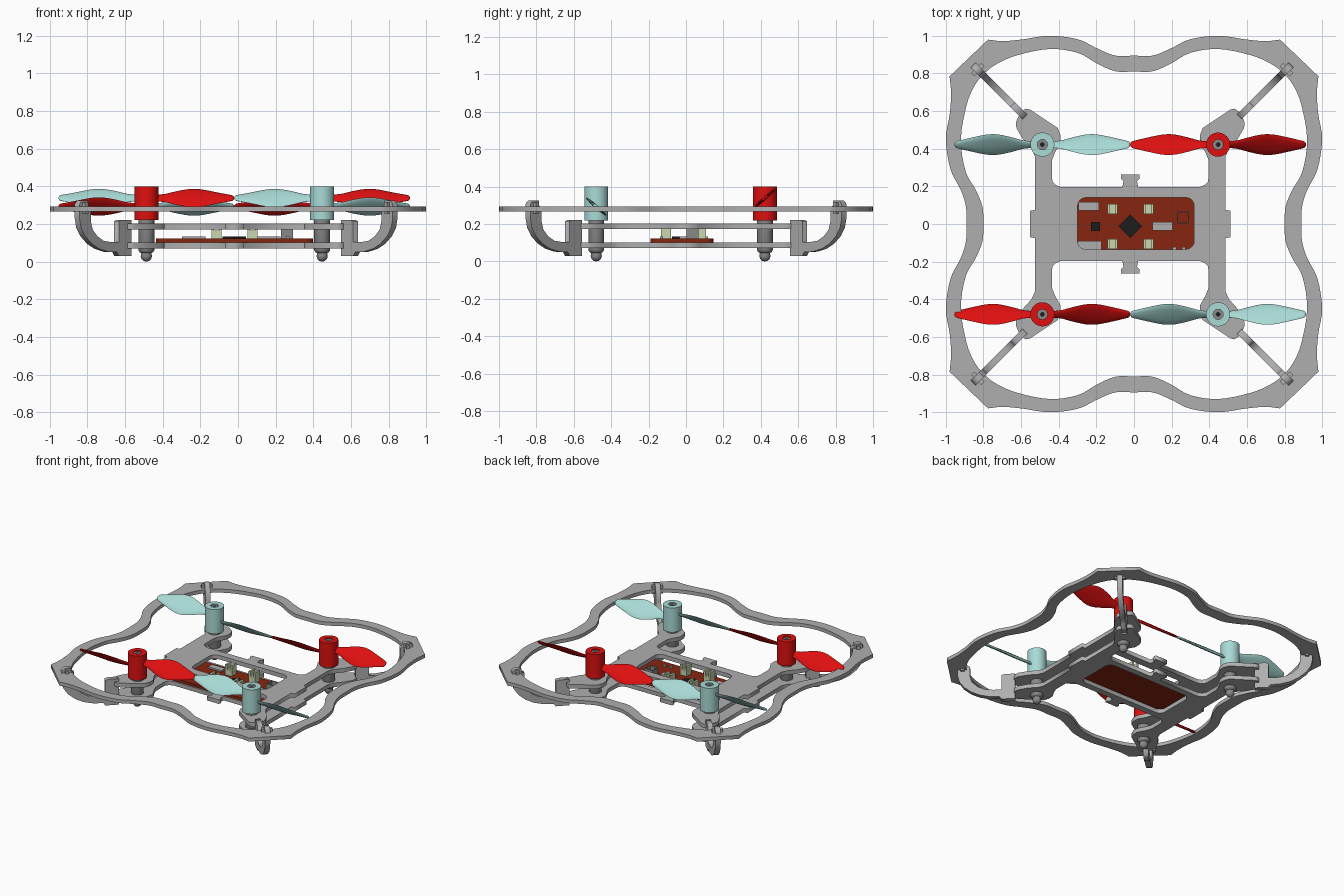
import bpy, bmesh, math
from mathutils import Matrix, Vector

if "Cube" in bpy.data.objects:
    bpy.data.objects.remove(bpy.data.objects["Cube"])


def material(name, rgb):
    m = bpy.data.materials.new(name)
    m.diffuse_color = (*rgb, 1)
    m.use_nodes = True
    m.node_tree.nodes["Principled BSDF"].inputs["Base Color"].default_value = m.diffuse_color
    return m


GREY = material("frame grey", (0.43, 0.43, 0.43))
DARK = material("motor grey", (0.25, 0.25, 0.25))
RED = material("propeller red", (0.74, 0.005, 0.005))
CYAN = material("propeller pale cyan", (0.40, 0.71, 0.68))
BROWN = material("board brown", (0.24, 0.018, 0.005))
GREEN = material("connector pale green", (0.58, 0.68, 0.42))
BLACK = material("chip black", (0.012, 0.012, 0.012))


def add(name, bm, mat, smooth=False):
    bmesh.ops.remove_doubles(bm, verts=bm.verts, dist=1e-5)
    bmesh.ops.recalc_face_normals(bm, faces=bm.faces)
    me = bpy.data.meshes.new(name)
    bm.to_mesh(me)
    bm.free()
    me.materials.append(mat)
    ob = bpy.data.objects.new(name, me)
    bpy.context.collection.objects.link(ob)
    if smooth:
        bpy.ops.object.select_all(action='DESELECT')
        bpy.context.view_layer.objects.active = ob
        ob.select_set(True)
        bpy.ops.object.shade_smooth_by_angle(angle=math.radians(40))
    return ob


def plate(name, loops, thick, mat, matrix):
    """Flat sheet cut from closed outlines; inner outlines become holes."""
    cu = bpy.data.curves.new(name, 'CURVE')
    cu.dimensions, cu.fill_mode, cu.extrude = '2D', 'BOTH', thick / 2
    for pts in loops:
        sp = cu.splines.new('POLY')
        sp.points.add(len(pts) - 1)
        for p, (x, y) in zip(sp.points, pts):
            p.co = (x, y, 0, 1)
        sp.use_cyclic_u = True
    tmp = bpy.data.objects.new(name + "_tmp", cu)
    bpy.context.collection.objects.link(tmp)
    dg = bpy.context.evaluated_depsgraph_get()
    me = bpy.data.meshes.new_from_object(tmp.evaluated_get(dg))
    bm = bmesh.new()
    bm.from_mesh(me)
    bpy.data.objects.remove(tmp)
    bpy.data.meshes.remove(me)
    bmesh.ops.transform(bm, matrix=matrix, verts=bm.verts)
    return add(name, bm, mat)


def box(name, c, size, mat, turn=0):
    bm = bmesh.new()
    bmesh.ops.create_cube(bm, size=1, matrix=Matrix.Translation(c)
                          @ Matrix.Rotation(turn, 4, 'Z') @ Matrix.Diagonal((*size, 1)))
    return add(name, bm, mat)


def lathe(name, profile, x, y, mat, n=32):
    bm = bmesh.new()
    vs = [bm.verts.new((r, 0, z)) for r, z in profile]
    es = [bm.edges.new(e) for e in zip(vs, vs[1:])]
    bmesh.ops.spin(bm, geom=vs + es, cent=(0, 0, 0), axis=(0, 0, 1), angle=math.tau, steps=n)
    bmesh.ops.translate(bm, vec=(x, y, 0), verts=bm.verts)
    return add(name, bm, mat, True)


def four(q):
    """Mirror a quarter outline (from the y axis to the x axis) all round."""
    half = q + [(x, -y) for x, y in reversed(q) if y > 0]
    return half + [(-x, y) for x, y in reversed(half) if x > 0]


def smooth_line(p, k=4):
    """Catmull-Rom line through the points."""
    p = [Vector(a) for a in p]
    e = [2 * p[0] - p[1]] + p + [2 * p[-1] - p[-2]]
    out = []
    for a, b, c, d in zip(e, e[1:], e[2:], e[3:]):
        for i in range(k):
            t = i / k
            v = 0.5 * (2*b + (c-a)*t + (2*a-5*b+4*c-d)*t*t + (3*b-a-3*c+d)*t**3)
            out.append((v.x, v.y))
    return out + [tuple(p[-1])]


def rounded(w, h, r, cx=0, cy=0, n=5):
    q = [(w/2 - r + r*math.sin(a), h/2 - r + r*math.cos(a))
         for a in (math.pi/2*i/n for i in range(n + 1))]
    return [(x + cx, y + cy) for x, y in four(q)]


def at(x, y, z):
    return Matrix.Translation((x, y, z))


# Wavy guard ring with cut corners
outer_top = smooth_line([(0, .895), (.1, .895), (.2, .935), (.3, .982), (.45, 1), (.6, .98), (.7, .972), (.776, .98)])
outer_side = smooth_line([(.98, .785), (.972, .69), (.98, .58), (1, .45), (.975, .29), (.92, .18), (.893, .09), (.89, 0)])
inner = smooth_line([(0, .81), (.1, .812), (.2, .855), (.3, .91), (.45, .93), (.62, .897), (.73, .85), (.80, .795),
                     (.85, .73), (.89, .63), (.92, .45), (.895, .28), (.84, .18), (.805, .09), (.80, 0)])
plate("guard_ring", [four(outer_top + outer_side), four(inner)], 0.026, GREY, at(0, 0, 0.28))

# H-shaped body plates with a window and edge tabs
h_shape = four([(0, .262), (.05, .262), (.05, .24), (.036, .228), (.042, .197), (.37, .197), (.395, .207),
                (.413, .225), (.416, .25), (.416, .34), (.40, .38), (.372, .43), (.37, .47), (.385, .51),
                (.53, .607), (.555, .613), (.585, .592), (.608, .54), (.605, .51), (.57, .45), (.525, .40),
                (.507, .36), (.507, .075), (.533, .07), (.533, 0)])
plate("top_plate", [h_shape, rounded(.62, .275, .045, .03, .003)], 0.03, GREY, at(-.02, 0, .187))
plate("bottom_plate", [h_shape, rounded(.70, .30, .045, .01, 0)], 0.03, GREY, at(-.02, 0, .086))

# Circuit board and its parts
plate("circuit_board", [rounded(.835, .336, .04)], 0.02, BROWN, at(-.018, -.021, .112))
box("main_chip", (-.02, -.012, .127), (.088, .088, .012), BLACK, math.pi / 4)
box("small_chip", (-.205, -.013, .127), (.048, .048, .012), BLACK)
for x, y, w in ((-.24, .095, .11), (-.235, -.112, .125), (.152, -.012, .105)):
    box("board_component", (x, y, .127), (w, .045, .012), GREY)
for s in (-1, 1):
    box("socket_wall", (.26 + s*.029, .035, .147), (.006, .064, .055), DARK)
    box("socket_wall", (.26, .035 + s*.029, .147), (.064, .006, .055), DARK)
    box("edge_component", (.24 + s*.025, -.13, .127), (.02, .016, .012), GREY)
for x in (-.115, .077):
    for y in (.08, -.107):
        box("connector_base", (x, y, .142), (.054, .054, .045), GREEN)
        for s in (-1, 1):
            box("connector_wall", (x + s*.02, y, .182), (.014, .054, .036), GREEN)

# Curved corner brackets joining the body to the ring
hook = [(.57, .03), (.635, .03), (.645, .05), (.69, .052), (.74, .068), (.78, .095), (.815, .135), (.837, .18),
        (.845, .23), (.845, .305), (.832, .325), (.80, .325), (.80, .30), (.785, .29), (.785, .215), (.775, .17),
        (.75, .135), (.715, .11), (.67, .103), (.635, .105), (.635, .215), (.62, .222), (.57, .222)]
for sx in (-1, 1):
    for sy in (-1, 1):
        k = math.sqrt(.5)
        m = Matrix(((sx, 0, -sy*k, -.01), (sy, 0, sx*k, 0), (0, 1, 0, 0), (0, 0, 0, 1)))
        plate("corner_bracket", [hook], 0.036, GREY, m)
        box("ring_clip", (sx*.82 - .01, sy*.82, .285), (.025, .075, .06), GREY, sx*sy*math.pi/4)


def blade(name, x, y, side, hand, mat):
    high = side * hand > 0
    bm = bmesh.new()
    rings = []
    chord = smooth_line([(.045, .045), (.10, .062), (.16, .105), (.23, .143), (.29, .142),
                         (.36, .105), (.43, .062), (.458, .042), (.467, .012)], 3)
    for r, c in chord:
        a = math.radians(47 - 22 * r)
        d = Vector((0, side * hand * math.cos(a), math.sin(a)))
        n = Vector((0, -d.z, d.y))
        o = Vector((x + side*r, y, .338 if high else .293))
        rings.append([bm.verts.new(o + d*(c/2*math.cos(t)) + n*(min(.009, c*.2)*math.sin(t)))
                      for t in (math.tau*i/12 for i in range(12))])
    for p, q in zip(rings, rings[1:]):
        for i in range(12):
            bm.faces.new((p[i], p[i-1], q[i-1], q[i]))
    bm.faces.new(rings[0])
    bm.faces.new(rings[-1])
    add(name, bm, mat, True)


# Motors, coloured hubs and two-blade propellers
for x in (-.487, .447):
    for y in (.422, -.48):
        hand = 1 if x * y > 0 else -1
        mat = RED if hand > 0 else CYAN
        lathe("motor", [(0, 0), (.014, .003), (.025, .013), (.030, .028), (.027, .045), (.036, .05), (.042, .06),
                        (.042, .225), (.027, .225), (.027, .392), (.010, .392), (.010, .37), (0, .37)], x, y, DARK)
        lathe("propeller_hub", [(.027, .22), (.064, .22), (.064, .40), (.027, .40), (.027, .22)], x, y, mat)
        lathe("shaft_hole", [(0, .371), (.010, .371), (.010, .366), (0, .366)], x, y, BLACK, 16)
        for side in (-1, 1):
            blade("propeller_blade", x, y, side, hand, mat)
